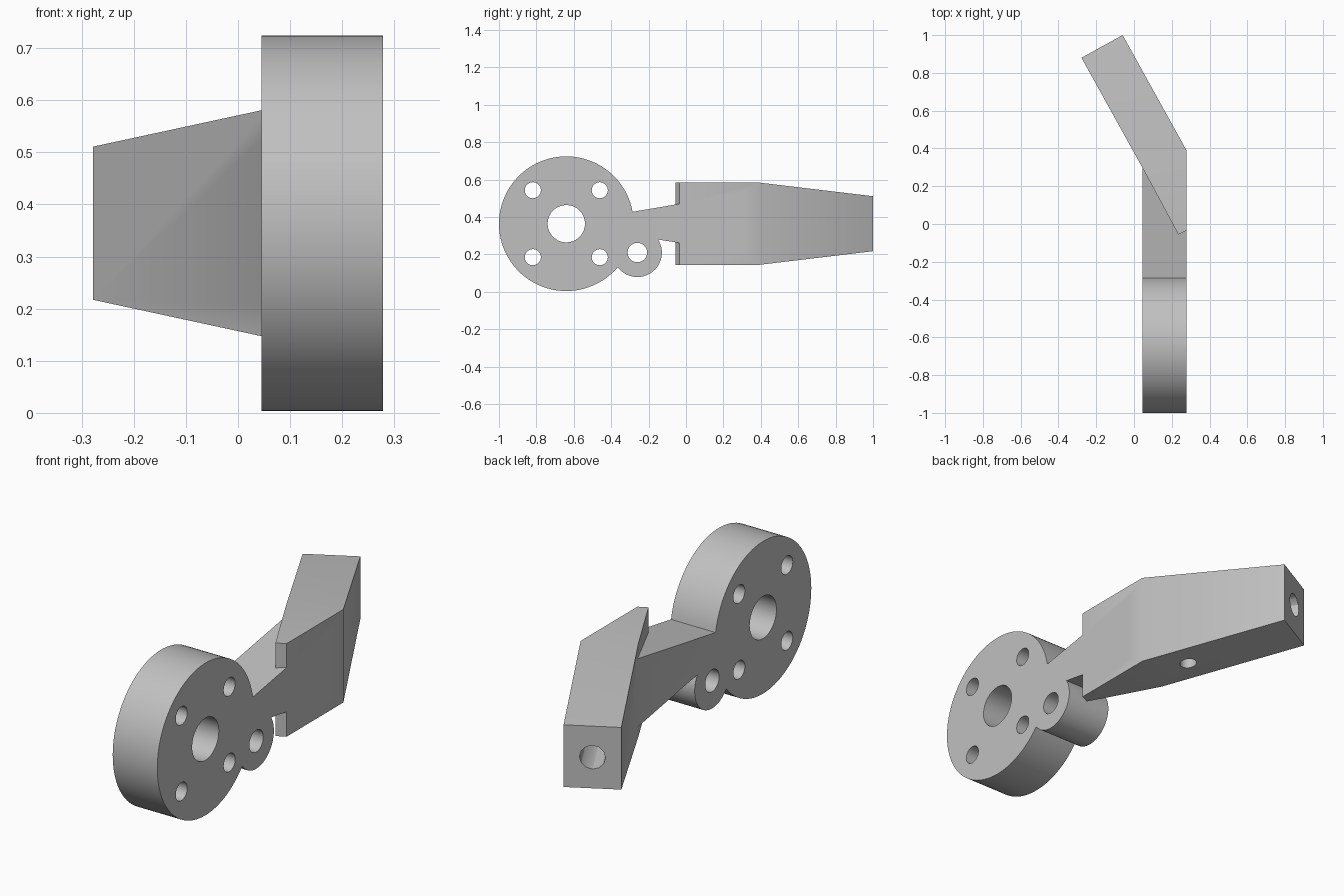
import bpy, bmesh
from math import cos, sin, radians
from mathutils import Vector

if "Cube" in bpy.data.objects:
    bpy.data.objects.remove(bpy.data.objects["Cube"])

grey = bpy.data.materials.new("plain grey")
grey.use_nodes = True
COLOUR = (0.53, 0.53, 0.53, 1)
grey.diffuse_color = COLOUR
grey.node_tree.nodes["Principled BSDF"].inputs["Base Color"].default_value = COLOUR

X0, X1, MID = 0.045, 0.278, 0.364


def make_object(name, bm):
    bmesh.ops.recalc_face_normals(bm, faces=bm.faces)
    mesh = bpy.data.meshes.new(name)
    bm.to_mesh(mesh)
    bm.free()
    mesh.materials.append(grey)
    obj = bpy.data.objects.new(name, mesh)
    bpy.context.collection.objects.link(obj)
    return obj


def arc(y, z, r, start, end, steps):
    angles = [radians(start + (end - start) * i / steps) for i in range(steps + 1)]
    return [(y + r * cos(a), z + r * sin(a)) for a in angles]


def combine(target, other, operation):
    """Apply a boolean and discard the helper."""
    mod = target.modifiers.new("cut", "BOOLEAN")
    mod.operation, mod.solver, mod.object = operation, "EXACT", other
    bpy.ops.object.select_all(action="DESELECT")
    bpy.context.view_layer.objects.active = target
    target.select_set(True)
    bpy.ops.object.modifier_apply(modifier=mod.name)
    bpy.data.objects.remove(other)


def drill(target, start, end, radius, sides=32):
    """Bore a round hole between two points."""
    start, end = Vector(start), Vector(end)
    axis = end - start
    bm = bmesh.new()
    bmesh.ops.create_cone(bm, cap_ends=True, segments=sides, radius1=radius,
                          radius2=radius, depth=axis.length)
    cutter = make_object("hole_cutter", bm)
    cutter.hide_render = True
    cutter.rotation_mode = "QUATERNION"
    cutter.rotation_quaternion = axis.to_track_quat("Z", "Y")
    cutter.location = (start + end) / 2
    bpy.context.view_layer.update()
    combine(target, cutter, "DIFFERENCE")


# Plate: round flange, small lug and flaring neck as one extruded outline
outline = arc(-0.64, MID, 0.36, 10.2, 319.5, 88)
outline += arc(-0.26, 0.21, 0.131, 218, 392, 32)
outline += [(-0.04, 0.262), (0.30, 0.203), (0.30, 0.527)]
bm = bmesh.new()
face = bm.faces.new([bm.verts.new((X0, y, z)) for y, z in outline])
extruded = bmesh.ops.extrude_face_region(bm, geom=[face])["geom"]
bmesh.ops.translate(bm, vec=(X1 - X0, 0, 0),
                    verts=[v for v in extruded if isinstance(v, bmesh.types.BMVert)])
bracket = make_object("flange_bracket", bm)

# Angled block: straight part up to the bend, then a taper to the tip
A, B, C = (0.235, -0.056), (X1, -0.034), (X1, 0.39)
D, E, F = (-0.06, 1.0), (-0.278, 0.88), (0.06, 0.27)
plan = [A, B, C, D, E, F]
half = [0.22, 0.22, 0.22, 0.147, 0.147, 0.22]
bm = bmesh.new()
low = [bm.verts.new((x, y, MID - h)) for (x, y), h in zip(plan, half)]
high = [bm.verts.new((x, y, MID + h)) for (x, y), h in zip(plan, half)]
for ring in (low, high):
    bm.faces.new([ring[i] for i in (0, 1, 2, 5)])
    bm.faces.new([ring[i] for i in (2, 3, 4, 5)])
for i in range(6):
    j = (i + 1) % 6
    bm.faces.new((low[i], low[j], high[j], high[i]))
block = make_object("angled_block", bm)
combine(bracket, block, "UNION")

# Flange bore, four bolt holes and the lug hole
holes = [(-0.64, MID, 0.1), (-0.26, 0.21, 0.052)]
holes += [(-0.64 + 0.179 * a, MID + 0.179 * b, 0.043) for a in (-1, 1) for b in (-1, 1)]
for y, z, r in holes:
    drill(bracket, (X0 - 0.1, y, z), (X1 + 0.1, y, z), r)

# Bore into the tip, met by a cross hole from below
tip = Vector((-0.169, 0.94, MID))
along = Vector((0.485, -0.875, 0)).normalized()
drill(bracket, tip - along * 0.1, tip + along * 0.56, 0.056, 12)
cross = tip + along * 0.52
drill(bracket, (cross.x, cross.y, 0), cross, 0.038)

bpy.ops.object.shade_smooth_by_angle(angle=radians(30))
